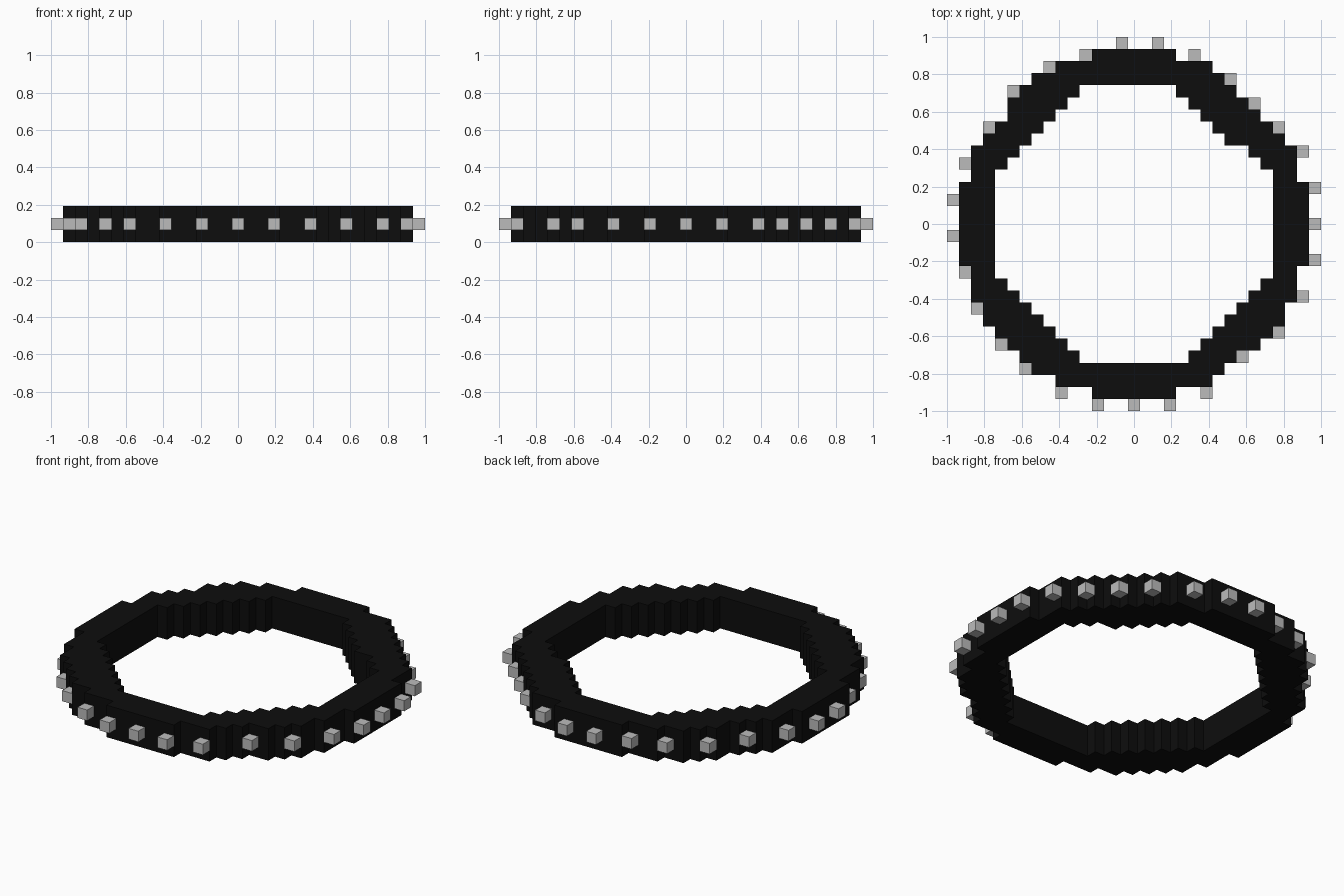
import bpy, bmesh
from mathutils import Matrix

V = 2 / 31  # size of one block

cube = bpy.data.objects.get("Cube")
if cube:
    bpy.data.objects.remove(cube, do_unlink=True)


def make_material(name, value, roughness):
    mat = bpy.data.materials.new(name)
    mat.use_nodes = True
    color = (value, value, value, 1)
    mat.diffuse_color = color
    bsdf = mat.node_tree.nodes["Principled BSDF"]
    bsdf.inputs["Base Color"].default_value = color
    bsdf.inputs["Roughness"].default_value = roughness
    return mat


def make_object(name, bm, mat):
    bmesh.ops.recalc_face_normals(bm, faces=bm.faces[:])
    mesh = bpy.data.meshes.new(name)
    bm.to_mesh(mesh)
    bm.free()
    mesh.materials.append(mat)
    obj = bpy.data.objects.new(name, mesh)
    bpy.context.collection.objects.link(obj)
    return obj


black = make_material("black", 0.004, 0.8)
grey = make_material("light grey", 0.5, 0.6)

# Blocks notched out of the round outer edge
NOTCHES = {(9, -11), (8, -12), (-12, 8), (-11, 9)}


def in_ring(x, y):
    """Blocky disc with an octagonal hole; the back left quarter sits one step in."""
    if x * x + y * y > 210 or (x, y) in NOTCHES:
        return False
    if x > 0 and y > 0 and x + y > 19:
        return False
    reach = 14 if x > 0 and y > 6 else 15
    hole = max(abs(x), abs(y)) <= 11 and abs(x) + abs(y) <= reach
    return not hole


# Band: stepped ring, three blocks tall
bm = bmesh.new()
corners = {}


def corner(i, j):
    if (i, j) not in corners:
        corners[i, j] = bm.verts.new(((i - 0.5) * V, (j - 0.5) * V, 0))
    return corners[i, j]


for x in range(-14, 15):
    for y in range(-14, 15):
        if in_ring(x, y):
            bm.faces.new((corner(x, y), corner(x + 1, y),
                          corner(x + 1, y + 1), corner(x, y + 1)))
base = bm.faces[:]
top = bmesh.ops.extrude_face_region(bm, geom=base, use_keep_orig=True)
bmesh.ops.translate(bm, vec=(0, 0, 3 * V),
                    verts=[g for g in top["geom"] if isinstance(g, bmesh.types.BMVert)])
make_object("band", bm, black)

# Studs: single blocks around the middle of the outer edge
STUDS = [(15, 0), (15, 3), (14, 6), (12, 8), (10, 10), (8, 12), (5, 14), (2, 15),
         (-1, 15), (-4, 14), (-7, 13), (-10, 11), (-12, 8), (-14, 5), (-15, 2),
         (-15, -1), (-14, -4), (-13, -7), (-11, -10), (-9, -12), (-6, -14),
         (-3, -15), (0, -15), (3, -15), (6, -14), (9, -11), (12, -9), (14, -6),
         (15, -3)]
bm = bmesh.new()
for x, y in STUDS:
    bmesh.ops.create_cube(bm, size=V, matrix=Matrix.Translation((x * V, y * V, 1.5 * V)))
make_object("studs", bm, grey)
